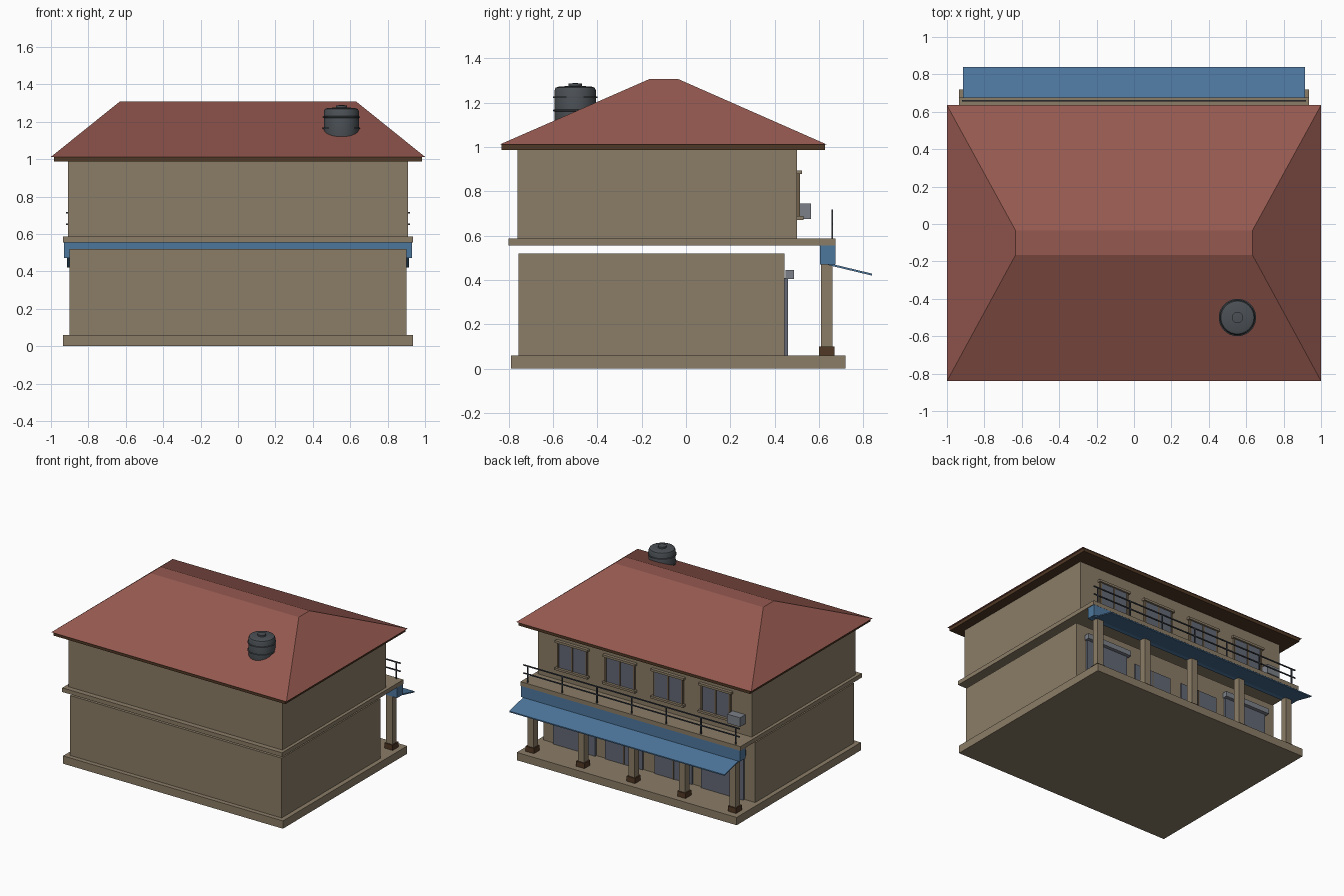
import bpy, bmesh, math

cube = bpy.data.objects.get("Cube")
if cube:
    bpy.data.objects.remove(cube)


def material(name, rgb):
    m = bpy.data.materials.new(name)
    m.use_nodes = True
    m.diffuse_color = (*rgb, 1)
    m.node_tree.nodes["Principled BSDF"].inputs["Base Color"].default_value = (*rgb, 1)
    return m


WALL = material("tan plaster", (0.26, 0.205, 0.135))
ROOF = material("red roof", (0.30, 0.10, 0.08))
BLUE = material("awning blue", (0.075, 0.185, 0.34))
BROWN = material("dark brown", (0.08, 0.04, 0.018))
FRAME = material("frame brown", (0.16, 0.115, 0.07))
GLASS = material("grey glass", (0.125, 0.14, 0.18))
METAL = material("light grey metal", (0.20, 0.22, 0.25))
TANK = material("tank grey", (0.07, 0.08, 0.09))
RAIL = material("rail grey", (0.05, 0.058, 0.072))


def finish(name, bm, mat):
    bmesh.ops.recalc_face_normals(bm, faces=bm.faces)
    mesh = bpy.data.meshes.new(name)
    bm.to_mesh(mesh)
    bm.free()
    mesh.materials.append(mat)
    obj = bpy.data.objects.new(name, mesh)
    bpy.context.collection.objects.link(obj)
    return obj


def loft(name, bottom, top, mat):
    """Solid between two level rectangles, each (x0, x1, y0, y1, z)."""
    bm = bmesh.new()
    rings = []
    for x0, x1, y0, y1, z in (bottom, top):
        rings.append([bm.verts.new((x, y, z)) for x, y in
                      ((x0, y0), (x1, y0), (x1, y1), (x0, y1))])
    low, high = rings
    bm.faces.new(low)
    bm.faces.new(high)
    for i in range(4):
        j = (i + 1) % 4
        bm.faces.new((low[i], low[j], high[j], high[i]))
    return finish(name, bm, mat)


def box(name, cx, width, y0, y1, z0, z1, mat):
    area = (cx - width / 2, cx + width / 2, y0, y1)
    return loft(name, (*area, z0), (*area, z1), mat)


def lathe(name, profile, x, y, mat, steps=32):
    bm = bmesh.new()
    verts = [bm.verts.new((r, 0, z)) for r, z in profile]
    edges = [bm.edges.new(pair) for pair in zip(verts, verts[1:])]
    bmesh.ops.spin(bm, geom=verts + edges, cent=(0, 0, 0), axis=(0, 0, 1),
                   angle=math.tau, steps=steps)
    bmesh.ops.remove_doubles(bm, verts=bm.verts, dist=0.0001)
    obj = finish(name, bm, mat)
    obj.location = (x, y, 0)
    bpy.ops.object.select_all(action='DESELECT')
    obj.select_set(True)
    bpy.context.view_layer.objects.active = obj
    bpy.ops.object.shade_smooth_by_angle(angle=math.radians(35))
    return obj


# Main storeys and slabs
box("plinth", 0, 1.87, -0.79, 0.72, 0, 0.06, WALL)
box("ground_floor", 0, 1.80, -0.755, 0.445, 0.06, 0.52, WALL)
box("balcony_slab", 0, 1.87, -0.80, 0.675, 0.555, 0.587, WALL)
box("upper_floor", 0, 1.82, -0.76, 0.50, 0.587, 0.99, WALL)

# Hipped roof with a flat ridge
box("eave_board", 0, 1.97, -0.832, 0.628, 0.987, 1.012, BROWN)
loft("roof", (-1, 1, -0.84, 0.635, 1.012), (-0.633, 0.633, -0.165, -0.035, 1.307), ROOF)

# Blue beam and sloping awning
box("awning_beam", 0, 1.86, 0.605, 0.674, 0.47, 0.555, BLUE)
bm = bmesh.new()
section = ((0.64, 0.468), (0.84, 0.42), (0.84, 0.429), (0.64, 0.477))
start = bm.faces.new([bm.verts.new((-0.915, y, z)) for y, z in section])
side = bmesh.ops.extrude_face_region(bm, geom=[start])["geom"]
bmesh.ops.translate(bm, vec=(1.83, 0, 0),
                    verts=[v for v in side if isinstance(v, bmesh.types.BMVert)])
finish("awning", bm, BLUE)

# Veranda columns
for i in range(-2, 3):
    x = i * 0.43
    box("column", x, 0.052, 0.609, 0.661, 0.06, 0.47, WALL)
    box("column_foot", x, 0.07, 0.60, 0.67, 0.06, 0.10, BROWN)

# Balcony railing
for i in range(-3, 4):
    box("rail_post", i * 0.295, 0.008, 0.656, 0.664, 0.587, 0.715, RAIL)
for z in (0.652, 0.714):
    box("rail_bar", 0, 1.84, 0.656, 0.664, z - 0.004, z + 0.004, RAIL)

# Upper windows
for x in (-0.61, -0.205, 0.205, 0.61):
    box("window_glass", x, 0.24, 0.50, 0.510, 0.685, 0.88, GLASS)
    for dx in (-0.12, 0, 0.12):
        box("window_bar", x + dx, 0.012, 0.50, 0.515, 0.685, 0.88, FRAME)
    box("window_header", x, 0.28, 0.50, 0.524, 0.878, 0.895, WALL)
    box("window_sill", x, 0.28, 0.50, 0.53, 0.672, 0.688, WALL)

# Shop shutters outside, glazed doors in the middle
for s in (-1, 1):
    box("shutter", s * 0.63, 0.36, 0.445, 0.461, 0.06, 0.41, GLASS)
    box("shutter_box", s * 0.63, 0.39, 0.45, 0.488, 0.405, 0.445, METAL)
    box("shop_door", s * 0.21, 0.32, 0.445, 0.455, 0.06, 0.38, GLASS)
    box("door_bar", s * 0.21, 0.01, 0.445, 0.459, 0.06, 0.38, FRAME)

# Air conditioner
box("air_conditioner", -0.80, 0.11, 0.50, 0.565, 0.675, 0.745, METAL)

# Water tank with bands and lid
lathe("water_tank", ((0, 1.10), (0.09, 1.10), (0.094, 1.12), (0.094, 1.255),
                     (0.088, 1.268), (0.07, 1.274), (0, 1.276)), 0.553, -0.5, TANK)
for z in (1.165, 1.225):
    lathe("tank_band", ((0.09, z - 0.005), (0.1, z - 0.003), (0.1, z + 0.003),
                        (0.09, z + 0.005)), 0.553, -0.5, TANK)
lathe("tank_lid", ((0, 1.27), (0.03, 1.27), (0.03, 1.287), (0, 1.289)), 0.553, -0.5, TANK)
